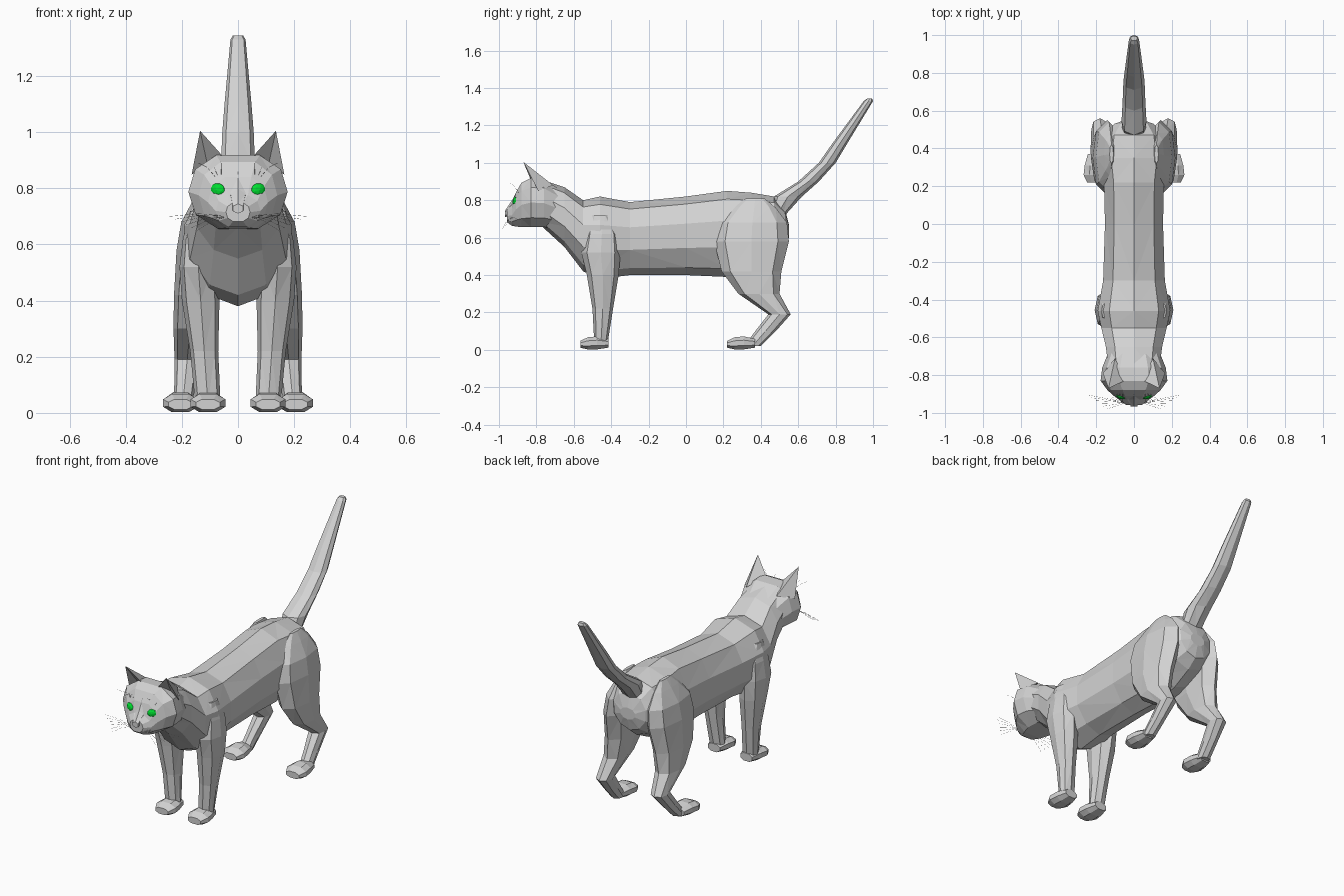
import bpy, bmesh, math
from mathutils import Matrix, Vector

cube = bpy.data.objects.get("Cube")
if cube:
    bpy.data.objects.remove(cube, do_unlink=True)


def make_material(name, colour):
    material = bpy.data.materials.new(name)
    material.use_nodes = True
    material.diffuse_color = colour
    shader = material.node_tree.nodes["Principled BSDF"]
    shader.inputs["Base Color"].default_value = colour
    return material


grey_fur = make_material("grey_fur", (.65, .65, .65, 1))
eye_green = make_material("eye_green", (0, .72, .03, 1))


def finish(bm, name, material, mirror):
    bmesh.ops.recalc_face_normals(bm, faces=bm.faces)
    mesh = bpy.data.meshes.new(name)
    bm.to_mesh(mesh)
    bm.free()
    mesh.materials.append(material)
    part = bpy.data.objects.new(name, mesh)
    bpy.context.collection.objects.link(part)
    if mirror:
        modifier = part.modifiers.new("Mirror", "MIRROR")
        modifier.use_mirror_merge = False


def cross_section(sides, flat_top=False, upper=.8, lower=.8):
    """Rounded outline: across from -1 to 1, along from 0 to 1.
    Smaller upper and lower powers make that half boxier."""
    outline = []
    for i in range(sides):
        angle = math.tau * (i + (.5 if flat_top else 0)) / sides
        power = upper if math.cos(angle) > 0 else lower
        across = math.copysign(abs(math.sin(angle)) ** power, math.sin(angle))
        outline.append((across, (1 + math.cos(angle)) / 2))
    return outline


def loft(name, outline, axis, rings, x=0, lean=0, mirror=False):
    """Skin rings of (place on axis, low edge, high edge, half width)."""
    bm = bmesh.new()
    loops = []
    for place, low, high, half in rings:
        loop = []
        for across, along in outline:
            side = x + lean * place + across * half
            other = low + (high - low) * along
            position = (side, place, other) if axis == "Y" else (side, other, place)
            loop.append(bm.verts.new(position))
        loops.append(loop)
    for first, second in zip(loops, loops[1:]):
        for i in range(len(outline)):
            bm.faces.new((first[i - 1], first[i], second[i], second[i - 1]))
    bm.faces.new(loops[0])
    bm.faces.new(loops[-1])
    bmesh.ops.triangulate(bm, faces=bm.faces)
    finish(bm, name, grey_fur, mirror)


# Torso and neck, from head to rump
loft("torso", cross_section(10, lower=1.1), "Y", [
    (-.77, .66, .91, .14),
    (-.65, .55, .87, .155),
    (-.55, .42, .8, .18),
    (-.46, .38, .82, .2),
    (-.3, .4, .79, .17),
    (0, .4, .82, .16),
    (.22, .39, .85, .165),
    (.35, .42, .84, .185),
    (.47, .48, .82, .16),
    (.53, .53, .75, .11),
    (.55, .6, .67, .05)])

# Head with short muzzle and nose bridge
loft("head", cross_section(10, flat_top=True, upper=.7, lower=.75), "Y", [
    (-.64, .64, .84, .12),
    (-.76, .65, .92, .168),
    (-.83, .65, .925, .177),
    (-.88, .65, .9, .14),
    (-.91, .655, .845, .107),
    (-.93, .66, .78, .08),
    (-.957, .68, .75, .043)])
loft("nose_bridge", cross_section(6), "Y", [
    (-.9, .78, .86, .03),
    (-.93, .72, .8, .03),
    (-.967, .71, .745, .02)])

# Raised tail
loft("tail", cross_section(8), "Z", [
    (.72, .44, .53, .06),
    (.82, .47, .62, .066),
    (.9, .6, .71, .06),
    (1, .71, .8, .056),
    (1.1, .78, .86, .048),
    (1.33, .95, 1, .027),
    (1.345, .97, .995, .018)])

# Legs: straight in front, bent at the hock behind
limb = cross_section(8)
loft("front_leg", limb, "Z", [
    (.03, -.49, -.42, .045),
    (.22, -.5, -.39, .05),
    (.4, -.53, -.36, .067),
    (.52, -.56, -.35, .067),
    (.62, -.54, -.36, .048),
    (.72, -.5, -.42, .015)], x=.105, lean=.07, mirror=True)
loft("hind_leg", limb, "Z", [
    (.02, .31, .4, .035),
    (.1, .37, .48, .037),
    (.19, .44, .56, .045),
    (.3, .28, .5, .06),
    (.42, .19, .51, .07),
    (.58, .15, .55, .077),
    (.68, .17, .54, .07),
    (.76, .25, .48, .035),
    (.81, .32, .42, .01)], x=.2, lean=-.1, mirror=True)

# Paws
for name, x, toe in (("front_paw", .107, -.565), ("hind_paw", .205, .22)):
    loft(name, cross_section(8, flat_top=True), "Y", [
        (toe, .01, .05, .045),
        (toe + .04, 0, .07, .066),
        (toe + .09, 0, .075, .06),
        (toe + .15, .01, .06, .042)], x=x, mirror=True)

# Ears: forward-leaning points with a hollow front
bm = bmesh.new()
tip, inner, back, outer, hollow = [bm.verts.new(position) for position in (
    (.135, -.87, 1.005), (.05, -.83, .91), (.1, -.71, .88),
    (.165, -.79, .85), (.11, -.79, .89))]
base = (inner, back, outer, hollow)
for i, corner in enumerate(base):
    bm.faces.new((tip, base[i - 1], corner))
bm.faces.new((inner, hollow, back))
bm.faces.new((hollow, outer, back))
finish(bm, "ear", grey_fur, mirror=True)

# Eyes: flattened, with the outer corner raised
bm = bmesh.new()
placement = (Matrix.Translation((.071, -.908, .794))
             @ Matrix.Rotation(.35, 4, "Z")
             @ Matrix.Rotation(-.3, 4, "Y")
             @ Matrix.Diagonal((.03, .018, .025, 1)))
bmesh.ops.create_icosphere(bm, subdivisions=2, radius=1, matrix=placement)
finish(bm, "eye", eye_green, mirror=True)

# Whiskers: cheek fans and brow hairs
curve = bpy.data.curves.new("whiskers", "CURVE")
curve.dimensions = "3D"
curve.bevel_depth = .0005
curve.bevel_resolution = 0
curve.materials.append(grey_fur)


def add_hair(start, end):
    """A thin strand with a slight upward bow."""
    middle = (start + end) / 2 + Vector((0, 0, .01))
    spline = curve.splines.new("POLY")
    spline.points.add(2)
    for point, position in zip(spline.points, (start, middle, end)):
        point.co = (*position, 1)


for side in (-1, 1):
    cheek = Vector((side * .035, -.945, .7))
    for i in range(6):
        add_hair(cheek, cheek + Vector((side * (.21 - .02 * i), .04 - .015 * i, -.01 * i)))
    for i in range(3):
        brow = Vector((side * (.06 + .01 * i), -.895, .84))
        add_hair(brow, brow + Vector((side * .03 * i, -.045, .05)))

whiskers = bpy.data.objects.new("whiskers", curve)
bpy.context.collection.objects.link(whiskers)
